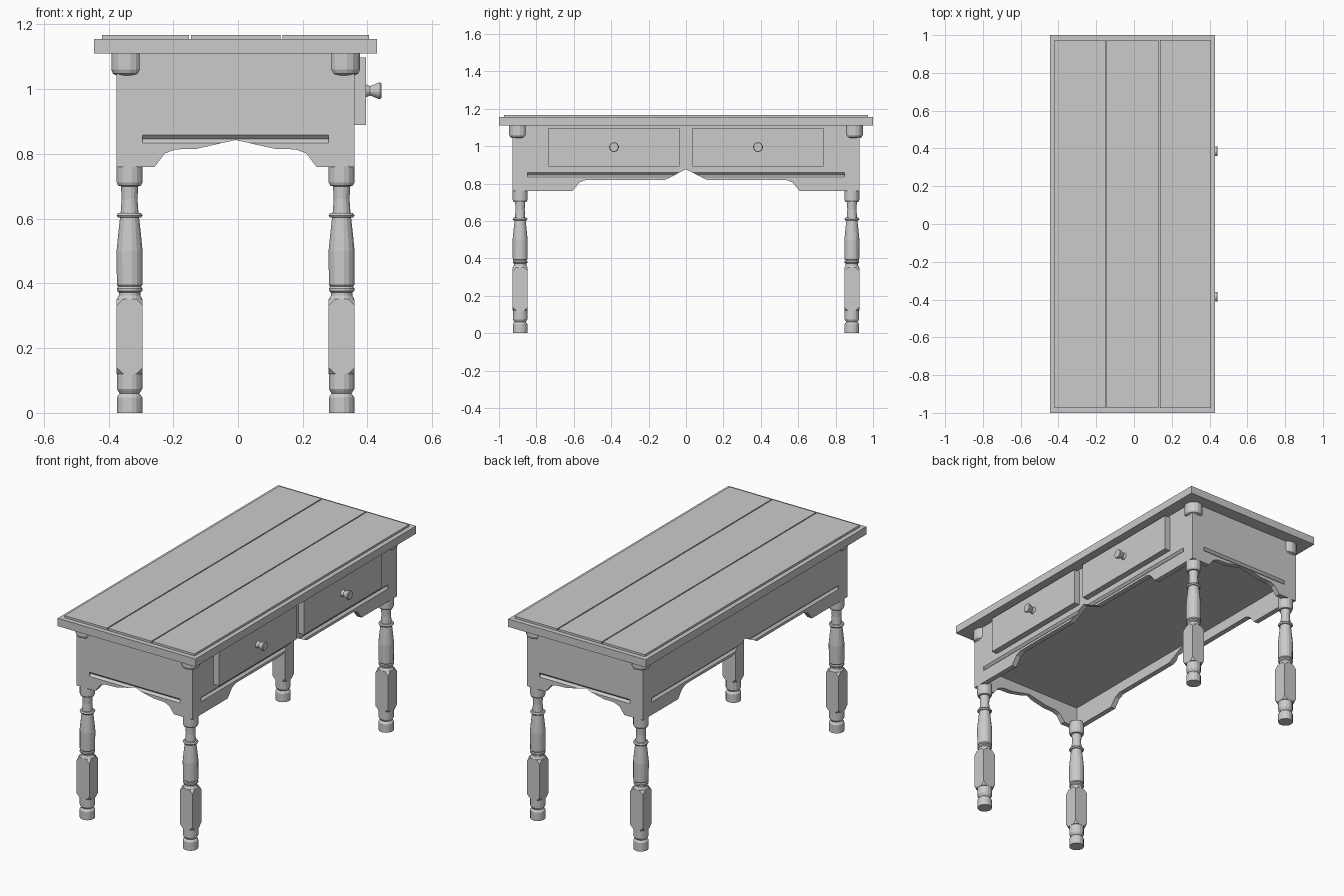
import bpy, bmesh, math
from mathutils import Matrix, Vector

if "Cube" in bpy.data.objects:
    bpy.data.objects.remove(bpy.data.objects["Cube"])

CX = -0.0075            # the table body sits slightly back from the knobs
X0, X1, Y1 = -0.375, 0.36, 0.927
PANEL, APRON_TOP = 0.03, 1.11


def finish(name, bm):
    bmesh.ops.recalc_face_normals(bm, faces=bm.faces)
    me = bpy.data.meshes.new(name)
    bm.to_mesh(me)
    bm.free()
    ob = bpy.data.objects.new(name, me)
    bpy.context.collection.objects.link(ob)
    return ob


def add_box(bm, lo, hi):
    lo, hi = Vector(lo), Vector(hi)
    m = Matrix.Translation((lo + hi) / 2) @ Matrix.Diagonal((*(hi - lo), 1))
    return bmesh.ops.create_cube(bm, size=1, matrix=m)["verts"]


def box(name, lo, hi):
    bm = bmesh.new()
    add_box(bm, lo, hi)
    return finish(name, bm)


def add_lathe(bm, profile, matrix, sides=16):
    # profile: (radius, height) pairs, capped at both ends
    rings = []
    for r, h in profile:
        angles = [2 * math.pi * (i + 0.5) / sides for i in range(sides)]
        rings.append([bm.verts.new(matrix @ Vector((r * math.cos(a), r * math.sin(a), h)))
                      for a in angles])
    for a, b in zip(rings, rings[1:]):
        for i in range(sides):
            j = (i + 1) % sides
            bm.faces.new((a[i], a[j], b[j], b[i]))
    bm.faces.new(rings[0][::-1])
    bm.faces.new(rings[-1])


def prism(name, outline, start, end, axis):
    # outline: (across, z) points, extruded along x or y
    def place(u, z, d):
        return (d, u, z) if axis == "x" else (u, d, z)
    bm = bmesh.new()
    face = bm.faces.new([bm.verts.new(place(u, z, start)) for u, z in outline])
    new = bmesh.ops.extrude_face_region(bm, geom=[face])["geom"]
    step = Vector(place(0, 0, end - start))
    bmesh.ops.translate(bm, vec=step, verts=[v for v in new if isinstance(v, bmesh.types.BMVert)])
    return finish(name, bm)


def apron(name, half_arch, centre, half_width, outer, inward, axis, groove_half):
    # shaped board with a scooped V groove along its outer face
    right = [(centre + u, z) for u, z in half_arch]
    left = [(centre - u, z) for u, z in half_arch[:0:-1]]
    outline = (left[::1] + right + [(centre + half_width, 0.76), (centre + half_width, APRON_TOP),
               (centre - half_width, APRON_TOP), (centre - half_width, 0.76)])
    # walk the arch from the left foot, over the peak, to the right foot
    board = prism(name, outline, outer, outer + inward * PANEL, axis)
    d = 0.012
    cut_axis = "y" if axis == "x" else "x"
    diamond = [(outer - d, 0.846), (outer, 0.834), (outer + d, 0.846), (outer, 0.858)]
    cutter = prism("groove_cutter", diamond, centre - groove_half, centre + groove_half, cut_axis)
    cutter.hide_render = True
    mod = board.modifiers.new("groove", "BOOLEAN")
    mod.operation, mod.solver, mod.object = "DIFFERENCE", "EXACT", cutter
    bpy.context.view_layer.objects.active = board
    bpy.ops.object.modifier_apply(modifier=mod.name)
    bpy.data.objects.remove(cutter)


# Table top: slab with three raised planks
box("top_slab", (-0.445, -1, 1.11), (0.43, 1, 1.155))
for i, (a, b) in enumerate([(-0.42, -0.151), (-0.145, 0.131), (0.137, 0.405)]):
    box(f"top_plank_{i + 1}", (a, -0.973, 1.15), (b, 0.973, 1.167))

# Aprons: long sides with a wide arch, ends fitted between them
long_arch = [(0, 0.876), (0.11, 0.82), (0.535, 0.82), (0.57, 0.805), (0.607, 0.76)]
end_arch = [(0, 0.843), (0.12, 0.816), (0.185, 0.814), (0.218, 0.802), (0.25, 0.76)]
apron("drawer_side_apron", long_arch, 0, Y1, X1, -1, "x", 0.848)
apron("plain_side_apron", long_arch, 0, Y1, X0, 1, "x", 0.848)
half_end = (X1 - X0) / 2 - PANEL
apron("front_end_apron", end_arch, CX, half_end, -Y1, 1, "y", 0.2875)
apron("rear_end_apron", end_arch, CX, half_end, Y1, -1, "y", 0.2875)
box("case_floor", (X0 + 0.02, -Y1 + 0.02, 0.88), (X1 - 0.02, Y1 - 0.02, 0.9))

# Legs: turned column with a square block, plus a rounded pad under the top
foot = [(0.04, 0), (0.04, 0.048), (0.036, 0.054), (0.031, 0.06), (0.036, 0.067),
        (0.04, 0.074), (0.04, 0.13)]
column = [(0.04, 0.34), (0.04, 0.352), (0.034, 0.362), (0.034, 0.372), (0.04, 0.377),
          (0.04, 0.385), (0.036, 0.39), (0.04, 0.395), (0.041, 0.50), (0.036, 0.55),
          (0.03, 0.603), (0.036, 0.603), (0.041, 0.61), (0.036, 0.617), (0.028, 0.618),
          (0.025, 0.66), (0.027, 0.70), (0.036, 0.702), (0.0405, 0.712), (0.0405, 0.775)]
pad = [(0.034, 1.043), (0.045, 1.048), (0.05, 1.06), (0.05, 1.115)]
for sx, xn in ((-1, "plain_side"), (1, "drawer_side")):
    for sy, yn in ((-1, "front"), (1, "rear")):
        x, y = CX + sx * 0.3275, sy * 0.887
        bm = bmesh.new()
        block = add_box(bm, (x - 0.04, y - 0.04, 0.12), (x + 0.04, y + 0.04, 0.352))
        bmesh.ops.bevel(bm, geom=block, offset=0.02, segments=1, affect="VERTICES")
        at = Matrix.Translation((x, y, 0))
        add_lathe(bm, foot, at)
        add_lathe(bm, column, at)
        finish(f"{yn}_{xn}_leg", bm)
        bm = bmesh.new()
        add_lathe(bm, pad, Matrix.Translation((CX + sx * 0.335, sy * 0.896, 0)))
        finish(f"{yn}_{xn}_corner_pad", bm)

# Drawer fronts with flared knobs
knob = [(0.02, 0), (0.018, 0.006), (0.015, 0.013), (0.019, 0.024), (0.025, 0.037),
        (0.026, 0.044), (0.023, 0.048)]
for s, n in ((-1, "front"), (1, "rear")):
    box(f"{n}_drawer", (X1 - 0.01, s * 0.385 - 0.35, 0.89), (0.395, s * 0.385 + 0.35, 1.098))
    bm = bmesh.new()
    add_lathe(bm, knob, Matrix.Translation((0.395, s * 0.385, 0.995)) @ Matrix.Rotation(math.pi / 2, 4, "Y"))
    finish(f"{n}_drawer_knob", bm)
